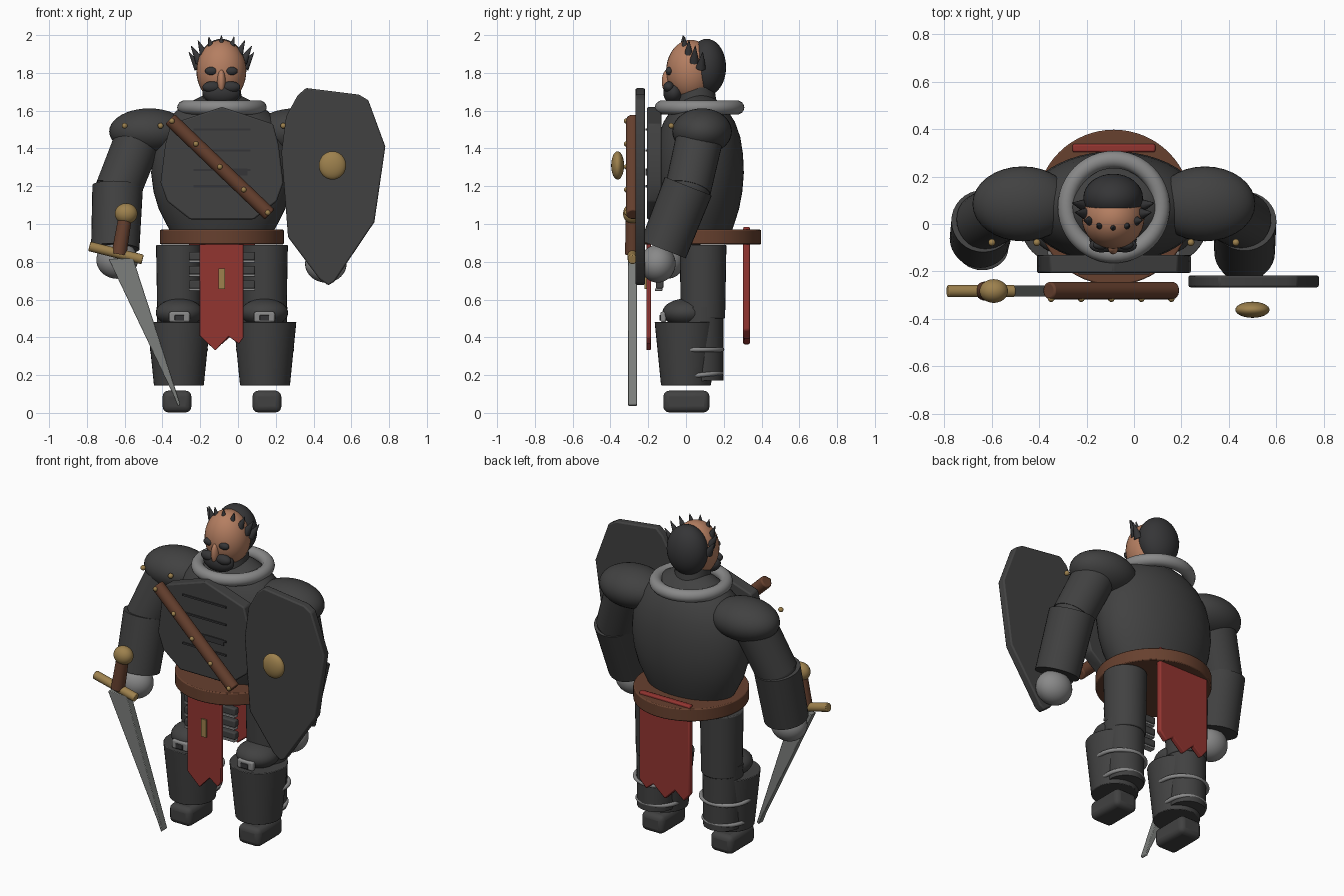
import bpy, math
from mathutils import Vector

if "Cube" in bpy.data.objects:
    bpy.data.objects.remove(bpy.data.objects["Cube"])

CX = -0.085  # body centre line


def mat(name, r, g, b):
    m = bpy.data.materials.new(name)
    m.diffuse_color = (r, g, b, 1)
    m.use_nodes = True
    m.node_tree.nodes["Principled BSDF"].inputs["Base Color"].default_value = m.diffuse_color
    return m


DARK = mat("dark_armour", .053, .053, .053)
HAIR = mat("dark_hair", .036, .036, .038)
GREY = mat("pale_grey", .25, .25, .25)
STEEL = mat("blade_steel", .20, .21, .20)
BROWN = mat("brown_leather", .135, .052, .028)
BRASS = mat("brass", .34, .22, .075)
RED = mat("red_cloth", .29, .035, .03)
SKIN = mat("skin", .46, .21, .12)


def finish(name, m):
    o = bpy.context.object
    o.name = name
    o.data.materials.clear()
    o.data.materials.append(m)
    return o


def bevel(o, w, seg=2):
    b = o.modifiers.new("bevel", 'BEVEL')
    b.width, b.segments, b.limit_method = w, seg, 'ANGLE'
    return o


def ball(name, c, r, m):
    bpy.ops.mesh.primitive_uv_sphere_add(segments=32, ring_count=20, location=c)
    o = finish(name, m)
    o.scale = r if isinstance(r, tuple) else (r, r, r)
    return o


def tube(name, a, b, r1, r2, m, n=32, bev=0, sy=1):
    a, b = Vector(a), Vector(b)
    d = b - a
    bpy.ops.mesh.primitive_cone_add(vertices=n, radius1=r1, radius2=r2, depth=d.length, location=(a + b) / 2)
    o = finish(name, m)
    o.rotation_euler = d.to_track_quat('Z', 'Y').to_euler()
    o.scale.y = sy
    return bevel(o, bev) if bev else o


def box(name, c, size, m, bev=0):
    bpy.ops.mesh.primitive_cube_add(size=1, location=c)
    o = finish(name, m)
    for v in o.data.vertices:
        v.co = [v.co[i] * size[i] for i in range(3)]
    return bevel(o, bev, 3) if bev else o


def ring(name, c, R, r, m, sy=1, rot=0):
    bpy.ops.mesh.primitive_torus_add(major_radius=R, minor_radius=r, major_segments=48, minor_segments=14, location=c)
    o = finish(name, m)
    o.scale.y = sy
    o.rotation_euler.x = rot
    return o


def add_mesh(name, verts, faces, m):
    me = bpy.data.meshes.new(name)
    me.from_pydata(verts, [], faces)
    o = bpy.data.objects.new(name, me)
    bpy.context.collection.objects.link(o)
    bpy.context.view_layer.objects.active = o
    return finish(name, m)


def plate(name, pts, y0, y1, m, bev=0):
    # front-facing outline in x, z extruded along y; points run clockwise seen from the front
    n = len(pts)
    verts = [(x, y, z) for y in (y0, y1) for x, z in pts]
    faces = [tuple(reversed(range(n))), tuple(range(n, 2 * n))]
    faces += [(i, (i + 1) % n, (i + 1) % n + n, i + n) for i in range(n)]
    o = add_mesh(name, verts, faces, m)
    return bevel(o, bev) if bev else o


def lathe(name, prof, cy, sy, m, n=48):
    verts = [(CX + r * math.cos(2 * math.pi * i / n), cy + sy * r * math.sin(2 * math.pi * i / n), z)
             for r, z in prof for i in range(n)]
    faces = [(k * n + i, k * n + (i + 1) % n, (k + 1) * n + (i + 1) % n, (k + 1) * n + i)
             for k in range(len(prof) - 1) for i in range(n)]
    faces += [tuple(reversed(range(n))), tuple(range((len(prof) - 1) * n, len(prof) * n))]
    return add_mesh(name, verts, faces, m)


# torso, belt and collar
lathe("torso", [(.25, .92), (.295, 1.0), (.335, 1.08), (.362, 1.17), (.375, 1.27), (.368, 1.37), (.345, 1.46),
                (.30, 1.54), (.24, 1.6), (.17, 1.645), (.10, 1.68)], .07, .63, DARK)
tube("belt", (CX, .07, .892), (CX, .07, .97), .328, .328, BROWN, 64, .006)
ring("collar", (CX, .072, 1.617), .2, .037, GREY)
tube("neck", (CX, .06, 1.58), (CX, .05, 1.72), .11, .1, DARK)

# chest plate with ribs
half = [(0, 1.62), (.27, 1.53), (.3, 1.42), (.325, 1.22), (.29, 1.12), (.17, 1.025)]
plate("chest_plate", [(CX + x, z) for x, z in half] + [(CX - x, z) for x, z in reversed(half[1:])],
      -.207, -.13, DARK, .008)
for z in (1.5, 1.39, 1.285, 1.2):
    box("chest_rib", (CX, -.208, z), (.3, .012, .011), HAIR)
box("chest_buckle", (CX + .07, -.208, 1.275), (.13, .012, .035), HAIR)

# bandolier and studs
p, q = Vector((-.36, -.281, 1.555)), Vector((.168, -.281, 1.05))
tube("bandolier", p, q, .037, .037, BROWN, 24, .008)
for i in range(5):
    c = p.lerp(q, .02 + i * .24)
    ball("bandolier_stud", (c.x, -.315, c.z), .014, BRASS)
for x in (-.6, -.41, .24, .43):
    ball("shoulder_stud", (x, -.078, 1.52), .015, BRASS)

# head
HX = -.088
ball("head", (HX, .025, 1.81), (.132, .13, .165), SKIN)
ball("hair_back", (HX, .11, 1.83), (.126, .102, .15), HAIR)
ball("beard", (HX, -.065, 1.695), (.1, .055, .062), HAIR)
ball("nose", (HX, -.098, 1.755), (.022, .03, .062), SKIN)
for s in (-1, 1):
    ball("eye", (HX + s * .052, -.088, 1.81), (.034, .02, .022), HAIR)
    ball("moustache", (HX + s * .05, -.09, 1.725), (.05, .03, .03), HAIR)
for i in range(9):
    a = math.radians(-92 + 23 * i)
    s, c = math.sin(a), math.cos(a)
    tube("hair_spike", (HX + .12 * s, .075 - .09 * c, 1.83 + .08 * c),
         (HX + .172 * s, .085 - .1 * c, 1.912 + .086 * c), .027, .002, HAIR, 12)

# arms
for s, hand, fore in ((-1, (-.64, -.10, .81), (-.65, -.06, .87)), (1, (.465, -.15, .79), (.467, -.12, .865))):
    sx = CX + s * .385
    ball("pauldron", (sx, .085, 1.49), (.212, .158, .122), DARK)
    elbow = (CX + s * .55, .01, 1.18)
    tube("upper_arm", elbow, (CX + s * .435, .075, 1.47), .122, .125, DARK)
    ball("elbow", (CX + s * .55, .015, 1.19), .115, DARK)
    tube("forearm", fore, (CX + s * .552, .012, 1.2), .128, .134, DARK)
    ball("hand", hand, (.11, .095, .1), GREY)

# shield
plate("shield", [(.36, 1.72), (.64, 1.685), (.69, 1.655), (.78, 1.41), (.722, 1.01), (.51, .695), (.478, .675),
                 (.43, .71), (.265, .93), (.23, 1.38), (.255, 1.57), (.315, 1.68)], -.267, -.217, DARK, .008)
ball("shield_boss", (.5, -.362, 1.31), (.072, .034, .075), BRASS)

# sword
Y = -.283
plate("sword_blade", [(-.685, .815), (-.555, .82), (-.53, .74), (-.305, .045), (-.318, .035), (-.34, .09)],
      Y - .023, Y + .023, STEEL, .004)
tube("sword_guard", (-.787, Y, .882), (-.505, Y, .812), .026, .026, BRASS, 24, .005)
tube("sword_grip", (-.63, Y, .84), (-.6, Y, 1.02), .04, .036, BROWN, 24)
ball("sword_pommel", (-.592, Y, 1.055), (.06, .05, .055), BRASS)

# tabard front and back
plate("front_tabard", [(-.205, .93), (.03, .93), (.03, .4), (.005, .365), (-.05, .405), (-.12, .33), (-.205, .41)],
      -.21, -.186, RED, .004)
box("tabard_badge", (CX, -.213, .71), (.034, .012, .11), BRASS)
plate("back_tabard", [(-.26, .985), (.09, .985), (.09, .44), (.04, .39), (-.01, .43), (-.09, .36), (-.16, .43),
                      (-.22, .38), (-.26, .43)], .303, .338, RED, .008)

# waist lames between the thighs
for z in (.83, .755, .68):
    box("waist_lame", (CX, -.14, z), (.35, .04, .045), DARK, .008)
    box("waist_lame_trim", (CX, -.145, z - .028), (.35, .04, .014), GREY, .004)

# legs
for s in (-1, 1):
    x = CX + s * .225
    tube("thigh", (x, .09, .5), (x, .09, .89), .117, .124, DARK, 32, .006)
    ball("knee", (x, .0, .53), (.125, .125, .075), DARK)
    box("knee_pad", (x, -.12, .508), (.11, .03, .055), GREY, .01)
    box("knee_emblem", (x, -.135, .503), (.05, .012, .03), HAIR, .004)
    gx = CX + s * .228
    tube("greave", (gx, 0, .145), (gx, 0, .482), .132, .166, DARK, 40, .004)
    tube("calf", (gx, .09, .17), (gx, .08, .56), .108, .118, DARK)
    ring("calf_strap", (gx, .055, .335), .142, .012, GREY, .96)
    ring("calf_strap_low", (gx, .07, .2), .117, .012, GREY, 1, .1)
    box("boot", (CX + s * .238, .002, .06), (.152, .244, .115), DARK, .03)

# smooth shading with sharp edges kept
bpy.ops.object.select_all(action='SELECT')
bpy.context.view_layer.objects.active = bpy.data.objects["torso"]
bpy.ops.object.shade_smooth_by_angle(angle=math.radians(35))
